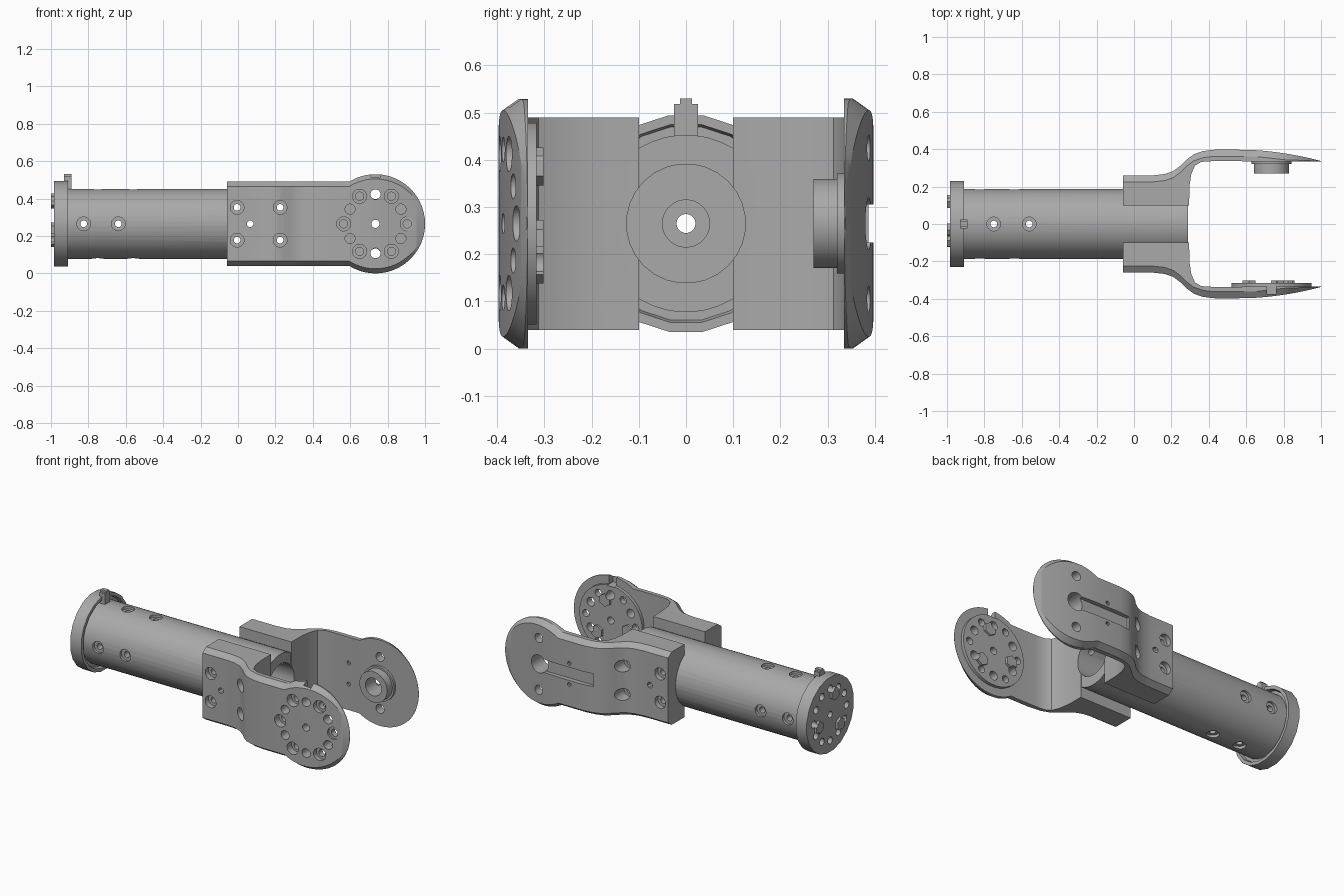
import bpy, bmesh
from math import sin, cos, pi, radians, sqrt
from mathutils import Vector

if "Cube" in bpy.data.objects:
    bpy.data.objects.remove(bpy.data.objects["Cube"], do_unlink=True)

ZC = 0.265          # height of the tube axis
PIVOT = 0.735       # x of the fork's pivot
TUBE_R = 0.188
DISC_R = 0.265
AXES = {"X": (Vector((1, 0, 0)), Vector((0, 1, 0)), Vector((0, 0, 1))),
        "Y": (Vector((0, 1, 0)), Vector((1, 0, 0)), Vector((0, 0, 1))),
        "Z": (Vector((0, 0, 1)), Vector((1, 0, 0)), Vector((0, 1, 0)))}

grey = bpy.data.materials.new("machined grey")
grey.use_nodes = True
grey.diffuse_color = (0.4, 0.4, 0.4, 1)
grey.node_tree.nodes["Principled BSDF"].inputs["Base Color"].default_value = (0.4, 0.4, 0.4, 1)


def lathe(bm, profile, origin, axis, n=20):
    """Capped solid of revolution from (distance, radius) pairs along an axis."""
    a, u, v = AXES[axis]
    rings = []
    for t, r in profile:
        angles = [2 * pi * (i + 0.5) / n for i in range(n)]
        rings.append([bm.verts.new(Vector(origin) + a * t + (u * cos(k) + v * sin(k)) * r)
                      for k in angles])
    skin(bm, rings)


def skin(bm, rings):
    n = len(rings[0])
    for p, q in zip(rings, rings[1:]):
        for i in range(n):
            bm.faces.new((p[i], p[(i + 1) % n], q[(i + 1) % n], q[i]))
    bm.faces.new(rings[0])
    bm.faces.new(rings[-1])


def box(bm, lo, hi):
    made = bmesh.ops.create_cube(bm, size=1)["verts"]
    for v in made:
        v.co = Vector([lo[i] + (v.co[i] + 0.5) * (hi[i] - lo[i]) for i in range(3)])


def make(name, bm):
    bmesh.ops.recalc_face_normals(bm, faces=bm.faces)
    mesh = bpy.data.meshes.new(name)
    bm.to_mesh(mesh)
    bm.free()
    mesh.materials.append(grey)
    ob = bpy.data.objects.new(name, mesh)
    bpy.context.collection.objects.link(ob)
    return ob


def finish(ob, cutters=()):
    """Cut the holes, then shade smooth with sharp edges kept."""
    for c in cutters:
        mod = ob.modifiers.new("holes", "BOOLEAN")
        mod.operation, mod.solver, mod.object = "DIFFERENCE", "EXACT", c
    bpy.context.view_layer.update()
    dg = bpy.context.evaluated_depsgraph_get()
    mesh = bpy.data.meshes.new_from_object(ob.evaluated_get(dg))
    ob.modifiers.clear()
    ob.data = mesh
    bpy.ops.object.select_all(action="DESELECT")
    ob.select_set(True)
    bpy.context.view_layer.objects.active = ob
    bpy.ops.object.shade_smooth_by_angle(angle=radians(30))


helpers = []


def cutter(name, bm):
    ob = make(name, bm)
    ob.hide_render = True
    helpers.append(ob)
    return ob


def polar(r, deg):
    return r * cos(radians(deg)), r * sin(radians(deg))


# --- cutters ---
bm = bmesh.new()    # stepped bore through the tube and flange
lathe(bm, [(-1.05, 0.02), (-0.96, 0.02), (-0.96, 0.05), (-0.93, 0.05),
           (-0.93, 0.126), (0.35, 0.126)], (0, 0, ZC), "X", 28)
bore = cutter("bore_cutter", bm)

SCREW = [(-0.5, 0.037), (-0.17, 0.037), (-0.17, 0.018),
         (0.17, 0.018), (0.17, 0.037), (0.5, 0.037)]
bm = bmesh.new()    # cross holes in the tube
for x in (-0.825, -0.64):
    lathe(bm, SCREW, (x, 0, ZC), "Y", 16)
for x in (-0.75, -0.56):
    lathe(bm, SCREW, (x, 0, ZC), "Z", 16)
tube_holes = cutter("tube_hole_cutter", bm)

bm = bmesh.new()    # clamp screws through the fork base
CLAMP = [(t * 1.35 if abs(t) < 0.2 else t, r) for t, r in SCREW]
for x in (-0.005, 0.225):
    for dz in (-0.0875, 0.0875):
        lathe(bm, CLAMP, (x, 0, ZC + dz), "Y", 16)
lathe(bm, [(-0.5, 0.018), (0.5, 0.018)], (0.065, 0, ZC), "Y", 8)
clamp_holes = cutter("clamp_hole_cutter", bm)

bm = bmesh.new()    # bolt circle of the front arm
lathe(bm, [(-0.5, 0.022), (-0.25, 0.022)], (PIVOT, 0, ZC), "Y", 16)
for k in range(12):
    counterbored = k % 2 == 0
    dx, dz = polar(0.17 if counterbored else 0.157, 30 * k)
    prof = [(-0.5, 0.027), (-0.25, 0.027)]
    if counterbored:
        prof = [(-0.5, 0.038), (-0.352, 0.038), (-0.352, 0.022), (-0.25, 0.022)]
    lathe(bm, prof, (PIVOT + dx, 0, ZC + dz), "Y", 16)
horn_holes = cutter("horn_hole_cutter", bm)

bm = bmesh.new()    # locating notch in the rim of the front arm
box(bm, (0.71, -0.375, 0.475), (0.76, -0.28, 0.6))
notch = cutter("notch_cutter", bm)

bm = bmesh.new()    # bearing hole and small holes of the back arm
lathe(bm, [(0.2, 0.055), (0.5, 0.055)], (PIVOT, 0, ZC), "Y", 24)
for s in (-1, 1):
    lathe(bm, [(0.2, 0.028), (0.5, 0.028)], (PIVOT, 0, ZC + s * 0.16), "Y", 16)
    lathe(bm, [(0.2, 0.012), (0.5, 0.012)], (0.52, 0, ZC + s * 0.065), "Y", 10)
back_holes = cutter("back_hole_cutter", bm)

bm = bmesh.new()    # cable groove on the outside of the back arm
box(bm, (0.36, 0.37, ZC - 0.04), (PIVOT, 0.5, ZC + 0.04))
groove = cutter("groove_cutter", bm)

bm = bmesh.new()    # bolt circle of the flange
for k in range(12):
    dy, dz = polar(0.16, 30 * k)
    lathe(bm, [(-1.05, 0.022), (-0.95, 0.022)], (0, -dy, ZC + dz), "X", 14)
flange_holes = cutter("flange_hole_cutter", bm)

# --- tube and end flange ---
bm = bmesh.new()
lathe(bm, [(-0.95, TUBE_R), (0.29, TUBE_R)], (0, 0, ZC), "X", 40)
finish(make("tube", bm), (bore, tube_holes, clamp_holes))

bm = bmesh.new()
lathe(bm, [(-0.985, 0.232), (-0.91, 0.232), (-0.91, 0.212), (-0.93, 0.207),
           (-0.93, 0.18)], (0, 0, ZC), "X", 20)
finish(make("end_flange", bm), (bore, flange_holes))

bm = bmesh.new()
box(bm, (-0.93, -0.025, 0.44), (-0.89, 0.025, 0.53))
bmesh.ops.bevel(bm, geom=[e for e in bm.edges if all(v.co.z > 0.5 for v in e.verts)
                          and abs(e.verts[0].co.x - e.verts[1].co.x) > 0.01],
                offset=0.012, segments=2, affect="EDGES")
finish(make("flange_key", bm))

# --- fork arms: stations of (outer x, outer y, inner x, inner y) ---
stations = [(-0.06, 0.26, -0.06, 0.1), (0.1, 0.26, 0.1, 0.1), (0.165, 0.267, 0.2, 0.1),
            (0.21, 0.283, 0.295, 0.1), (0.25, 0.313, 0.296, 0.2), (0.28, 0.343, 0.306, 0.265),
            (0.32, 0.373, 0.326, 0.312), (0.37, 0.39, 0.36, 0.332), (0.43, 0.397, 0.42, 0.336),
            (0.56, 0.397, 0.56, 0.336)]
for i in range(25):
    x = PIVOT - DISC_R * cos(radians(58 + i * 5))
    stations.append((x, 0.397 - 0.06 * ((x - 0.58) / 0.42) ** 1.8, x, 0.335))


def half_height(x):
    round_part = sqrt(max(DISC_R ** 2 - (x - PIVOT) ** 2, 0))
    return max(round_part, 0.012) if x > PIVOT else max(round_part, 0.225)


def arm(name, side, cutters):
    bm = bmesh.new()
    rings = []
    for xo, yo, xi, yi in stations:
        h = half_height(xo)
        c = min(0.035, (yo - yi) * 0.8)
        d = min(0.025, h * 0.4)
        ring = [(xi, yi, -h), (xo, yo - c, -h), (xo, yo, d - h),
                (xo, yo, h - d), (xo, yo - c, h), (xi, yi, h)]
        rings.append([bm.verts.new((x, side * y, ZC + z)) for x, y, z in ring])
    skin(bm, rings)
    finish(make(name, bm), cutters)


arm("front_arm", -1, (bore, clamp_holes, horn_holes, notch))
arm("back_arm", 1, (bore, clamp_holes, back_holes, groove))

# --- drive disc inside the front arm ---
bm = bmesh.new()
lathe(bm, [(-0.34, 0.215), (-0.316, 0.215)], (PIVOT, 0, ZC), "Y", 36)
finish(make("drive_disc", bm), (horn_holes, notch))

# --- raised nuts on the drive disc and on the flange ---
bm = bmesh.new()
for deg in (75, 195, 315):
    dx, dz = polar(0.125, deg)
    lathe(bm, [(-0.318, 0.04), (-0.302, 0.04)], (PIVOT + dx, 0, ZC + dz), "Y", 6)
finish(make("disc_nuts", bm), (horn_holes,))

bm = bmesh.new()
for deg in (75, 195, 315):
    dy, dz = polar(0.125, deg)
    lathe(bm, [(-1.0, 0.04), (-0.983, 0.04)], (0, -dy, ZC + dz), "X", 6)
finish(make("flange_nuts", bm), (flange_holes,))

# --- bearing boss inside the back arm ---
bm = bmesh.new()
lathe(bm, [(0.27, 0.095), (0.32, 0.095), (0.32, 0.107), (0.34, 0.107)],
      (PIVOT, 0, ZC), "Y", 28)
finish(make("bearing_boss", bm), (back_holes,))

for ob in helpers:
    bpy.data.objects.remove(ob, do_unlink=True)
